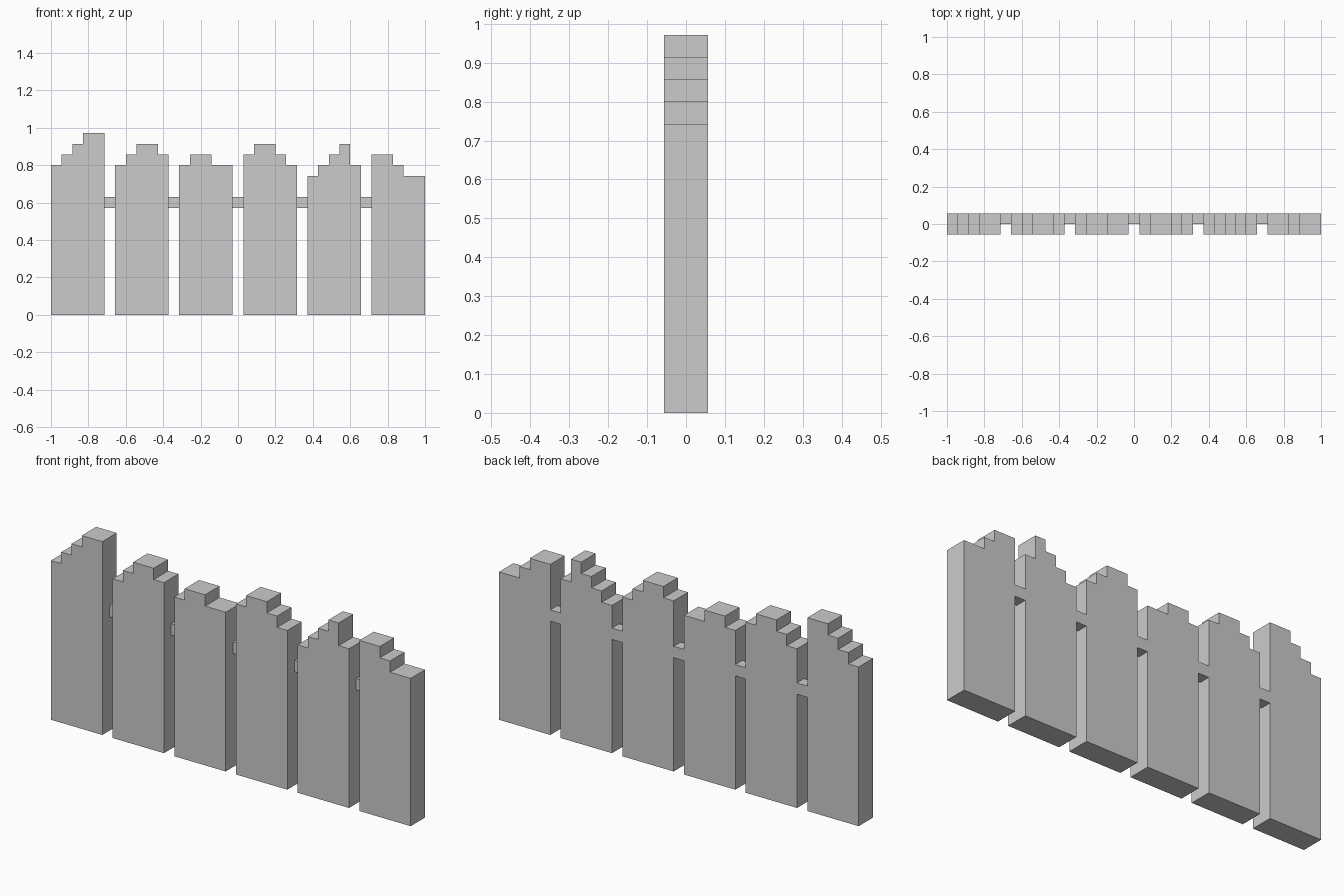
import bpy, bmesh

if "Cube" in bpy.data.objects:
    bpy.data.objects.remove(bpy.data.objects["Cube"])

U = 2 / 35  # one step of the blocky grid

wood = bpy.data.materials.new("light grey")
wood.diffuse_color = (0.6, 0.6, 0.6, 1)
wood.use_nodes = True
wood.node_tree.nodes["Principled BSDF"].inputs["Base Color"].default_value = wood.diffuse_color


def extrude_profile(name, pts, y0, y1):
    """Extrude an outline of (x, z) grid points from y0 to y1."""
    bm = bmesh.new()
    face = bm.faces.new([bm.verts.new((x * U, y0 * U, z * U)) for x, z in pts])
    ext = bmesh.ops.extrude_face_region(bm, geom=[face])
    moved = [g for g in ext["geom"] if isinstance(g, bmesh.types.BMVert)]
    bmesh.ops.translate(bm, verts=moved, vec=(0, (y1 - y0) * U, 0))
    bmesh.ops.recalc_face_normals(bm, faces=bm.faces)
    mesh = bpy.data.meshes.new(name)
    bm.to_mesh(mesh)
    bm.free()
    mesh.materials.append(wood)
    obj = bpy.data.objects.new(name, mesh)
    bpy.context.collection.objects.link(obj)


# Height of each of the five columns in every plank
plank_tops = [
    (14, 15, 16, 17, 17),
    (14, 15, 16, 16, 15),
    (14, 15, 15, 14, 14),
    (15, 16, 16, 15, 14),
    (13, 14, 15, 16, 14),
    (15, 15, 14, 13, 13),
]

for i, tops in enumerate(plank_tops):
    left = -17.5 + 6 * i
    # Plank with stepped, broken top
    outline = [(left, 0)]
    for c, h in enumerate(tops):
        if c == 0 or h != tops[c - 1]:
            if c:
                outline.append((left + c, tops[c - 1]))
            outline.append((left + c, h))
    outline += [(left + 5, tops[-1]), (left + 5, 0)]
    extrude_profile(f"plank_{i + 1}", outline, -1, 1)

    # Rail piece bridging the gap, flush with the back
    if i < 5:
        a, b = left + 5, left + 6
        extrude_profile(f"rail_{i + 1}", [(a, 10), (b, 10), (b, 11), (a, 11)], 0, 1)
